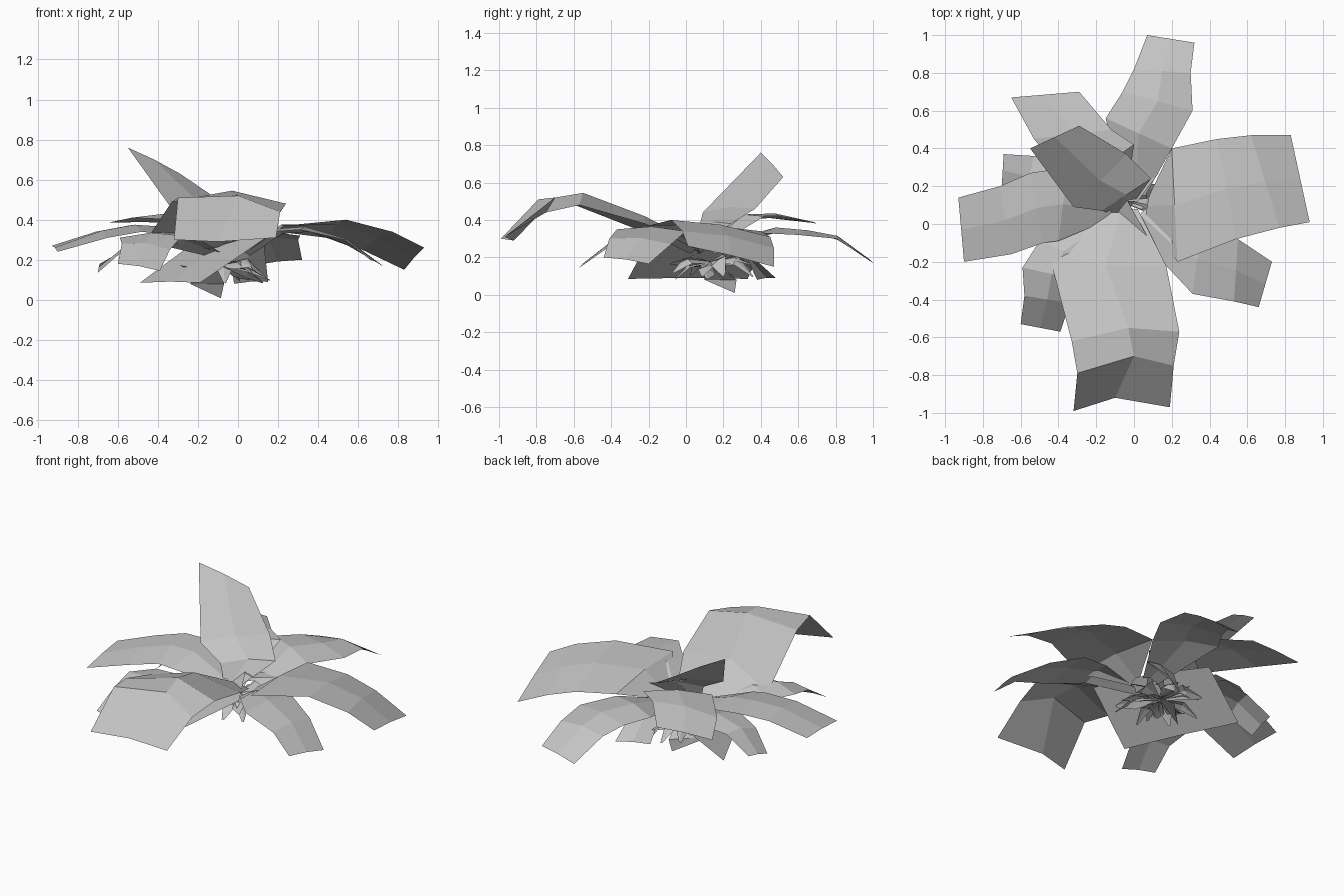
import bpy
import bmesh
import math
import random
from mathutils import Vector

cube = bpy.data.objects.get("Cube")
if cube:
    bpy.data.objects.remove(cube, do_unlink=True)

# One grey for the whole plant
GREY = (0.55, 0.55, 0.55, 1.0)
leaf_grey = bpy.data.materials.new("leaf_grey")
leaf_grey.use_nodes = True
leaf_grey.diffuse_color = GREY
leaf_grey.node_tree.nodes["Principled BSDF"].inputs["Base Color"].default_value = GREY


def finish(name, bm):
    """Turn a bmesh into a flat shaded object."""
    mesh = bpy.data.meshes.new(name)
    bm.to_mesh(mesh)
    bm.free()
    mesh.materials.append(leaf_grey)
    obj = bpy.data.objects.new(name, mesh)
    bpy.context.scene.collection.objects.link(obj)
    return obj


def leaf(name, one_edge, other_edge, ridge=0.02, midrib=None):
    """Loft a creased blade between two edges, listed from base to tip.
    The midrib is lifted by the ridge, except at the tip, unless it is given."""
    bm = bmesh.new()
    rows = []
    for i, (a, b) in enumerate(zip(one_edge, other_edge)):
        a, b = Vector(a), Vector(b)
        lift = ridge if i < len(one_edge) - 1 else ridge * .3
        middle = Vector(midrib[i]) if midrib else (a + b) / 2 + Vector((0, 0, lift))
        rows.append([bm.verts.new(p) for p in (a, middle, b)])
    for low, high in zip(rows, rows[1:]):
        for i in range(2):
            bm.faces.new((low[i], low[i + 1], high[i + 1], high[i]))
    bmesh.ops.recalc_face_normals(bm, faces=bm.faces)
    if sum(f.normal.z for f in bm.faces) < 0:
        bmesh.ops.reverse_faces(bm, faces=bm.faces)
    return finish(name, bm)


# Large upper leaves
leaf("front_leaf",
     [(-.16, .06, .25), (-.45, -.16, .31), (-.33, -.62, .49), (-.30, -.79, .51), (-.32, -.99, .30)],
     [(.02, .08, .25), (.17, -.22, .38), (.24, -.57, .48), (.21, -.75, .44), (.19, -.97, .31)],
     midrib=[(-.07, .07, .27), (-.15, -.22, .42), (-.03, -.55, .545), (0, -.70, .52), (-.10, -.92, .29)])

leaf("left_leaf",
     [(.06, .04, .25), (.23, -.20, .37), (.54, -.08, .40), (.77, -.02, .34), (.93, .01, .26)],
     [(.08, .15, .25), (.20, .40, .34), (.44, .45, .31), (.62, .47, .25), (.83, .47, .15)])

leaf("back_leaf",
     [(-.05, .15, .25), (-.15, .56, .35), (-.06, .70, .33), (.00, .82, .29), (.07, 1.0, .17)],
     [(.06, .15, .25), (.20, .40, .33), (.31, .60, .32), (.30, .80, .30), (.32, .96, .20)])

leaf("right_leaf",
     [(-.10, .12, .25), (-.35, .30, .36), (-.55, .27, .37), (-.71, .20, .34), (-.93, .14, .27)],
     [(-.14, .02, .25), (-.40, -.09, .33), (-.48, -.10, .34), (-.65, -.16, .31), (-.90, -.20, .24)])

leaf("upright_leaf",
     [(-.14, .06, .25), (-.17, .07, .36), (-.32, .09, .44), (-.55, .40, .76)],
     [(-.04, .06, .25), (.09, .24, .38), (-.04, .37, .46), (-.29, .52, .63)])

leaf("back_right_leaf",
     [(-.12, .10, .25), (-.32, .20, .40), (-.53, .45, .41), (-.65, .67, .385)],
     [(-.04, .14, .25), (.00, .42, .42), (-.12, .50, .42), (-.29, .70, .38)])

# Lower drooping leaves
leaf("low_right_leaf",
     [(-.10, .16, .22), (-.35, .38, .29), (-.53, .36, .27), (-.69, .37, .18)],
     [(-.14, .06, .22), (-.40, .08, .29), (-.58, .14, .24), (-.70, .20, .135)])

leaf("front_right_leaf",
     [(-.16, .08, .22), (-.50, -.09, .30), (-.59, -.23, .31), (-.58, -.38, .28), (-.60, -.53, .18)],
     [(-.06, .02, .22), (-.24, -.20, .33), (-.28, -.30, .32), (-.34, -.42, .25), (-.39, -.57, .145)])

leaf("front_left_leaf",
     [(.00, .02, .22), (.17, -.22, .34), (.31, -.37, .35), (.53, -.41, .30), (.66, -.44, .20)],
     [(.06, .08, .22), (.22, .02, .33), (.36, .00, .34), (.55, -.08, .27), (.73, -.20, .165)])

# Broad leaves hanging under the crown
leaf("hanging_leaf",
     [(.14, -.19, .31), (-.19, -.31, .085)],
     [(-.20, .42, .30), (-.49, .33, .085)])

leaf("hanging_back_leaf",
     [(.02, .12, .30), (.13, .27, .28), (.15, .48, .09)],
     [(-.10, .12, .30), (-.04, .30, .25), (-.02, .38, .08)])

leaf("lowest_shoot",
     [(-.12, .10, .18), (-.24, .10, .08), (-.09, .26, .01)],
     [(-.06, .14, .18), (-.07, .27, .08), (-.085, .26, .01)], ridge=0)

# Small pointed shoots crowded around the base
random.seed(4)
crown = Vector((-.08, .13, .17))
SHOOTS = 18
for i in range(SHOOTS):
    angle = math.tau * i / SHOOTS + random.uniform(-.2, .2)
    out = Vector((math.cos(angle), math.sin(angle), 0))
    side = Vector((-out.y, out.x, random.uniform(-.8, .8))) * .04
    reach = random.uniform(.17, .26)
    bend = crown + out * reach * .6 + Vector((0, 0, random.uniform(-.05, .03)))
    tip = crown + out * reach + Vector((0, 0, random.uniform(-.09, 0)))
    leaf("base_shoot", [crown - side * .2, bend - side, tip - side * .15],
         [crown + side * .2, bend + side, tip + side * .15], ridge=.008)
